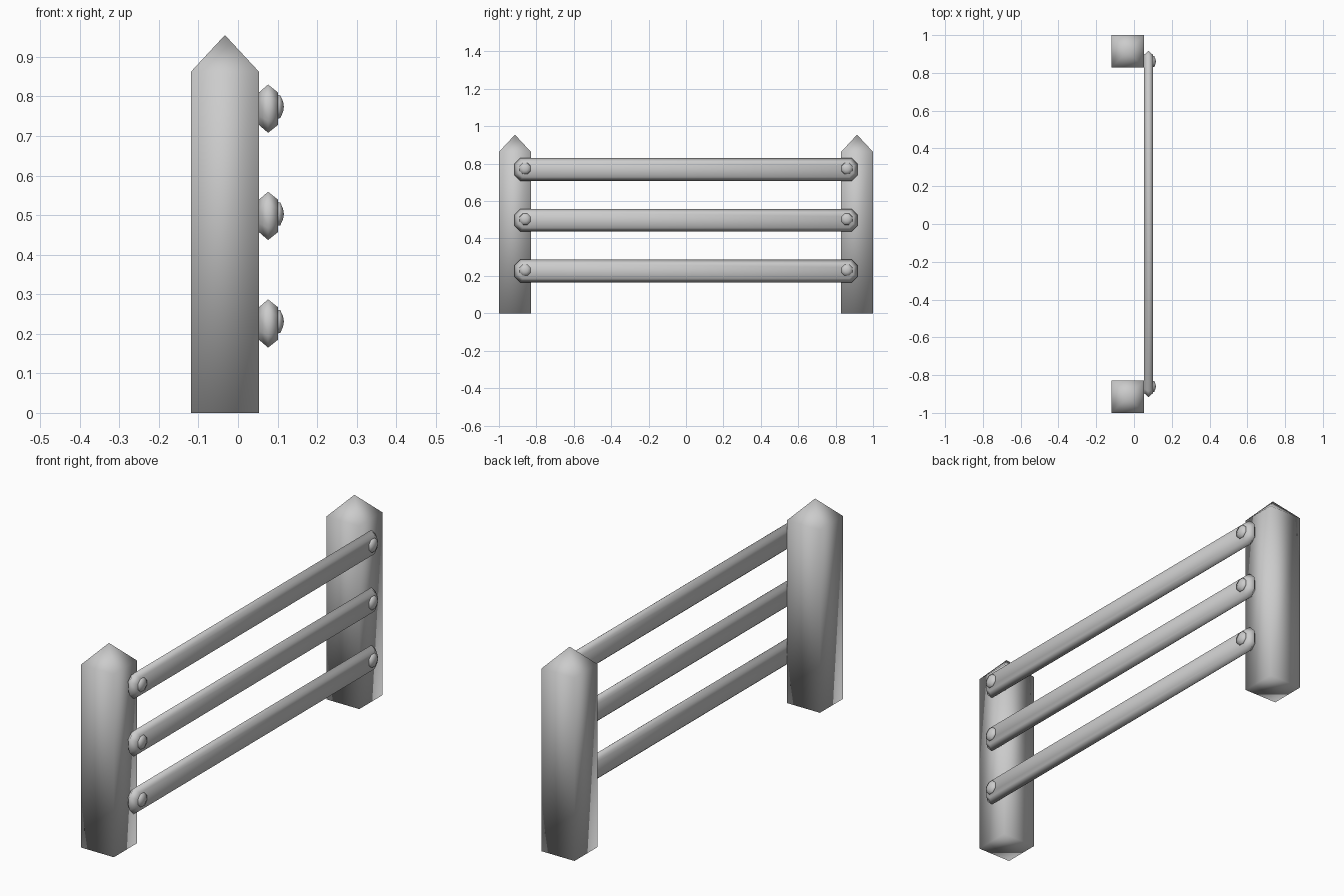
import bpy, math

if "Cube" in bpy.data.objects:
    bpy.data.objects.remove(bpy.data.objects["Cube"])


def loft(name, rings, tip=None):
    """Skin a stack of equal-length rings, capping the start and closing to a tip or cap."""
    n = len(rings[0])
    verts = [v for ring in rings for v in ring]
    faces = [tuple(reversed(range(n)))]
    for r in range(len(rings) - 1):
        for i in range(n):
            j = (i + 1) % n
            faces.append((r * n + i, r * n + j, (r + 1) * n + j, (r + 1) * n + i))
    last = (len(rings) - 1) * n
    if tip:
        verts.append(tip)
        faces += [(last + i, last + (i + 1) % n, len(verts) - 1) for i in range(n)]
    else:
        faces.append(tuple(range(last, last + n)))
    mesh = bpy.data.meshes.new(name)
    mesh.from_pydata(verts, [], faces)
    mesh.shade_smooth()
    obj = bpy.data.objects.new(name, mesh)
    bpy.context.collection.objects.link(obj)
    return obj


def square(cx, cy, h, z):
    return [(cx + sx * h, cy + sy * h, z)
            for sx, sy in ((-1, -1), (1, -1), (1, 1), (-1, 1))]


def plank_ring(x, hy, hz, c, z):
    """Rectangle with clipped corners, in the y-z plane."""
    pts = [(-hy + c, -hz), (hy - c, -hz), (hy, -hz + c), (hy, hz - c),
           (hy - c, hz), (-hy + c, hz), (-hy, hz - c), (-hy, -hz + c)]
    return [(x, y, z + dz) for y, dz in pts]


def circle(x, cy, cz, r, n=8):
    return [(x, cy + r * math.cos(2 * math.pi * (i + 0.5) / n),
             cz + r * math.sin(2 * math.pi * (i + 0.5) / n)) for i in range(n)]


# Two square posts with pyramid tops
PX, PH = -0.033, 0.0855
for side, s in (("front", -1), ("back", 1)):
    cy = s * (1 - PH)
    loft(side + "_post", [square(PX, cy, PH, 0), square(PX, cy, PH, 0.863)],
         (PX, cy, 0.955))

# Three rails with bevelled edges, each with a domed bolt at both ends
for label, z in (("lower", 0.226), ("middle", 0.498), ("upper", 0.769)):
    loft(label + "_rail", [plank_ring(0.053, 0.895, 0.041, 0.022, z),
                           plank_ring(0.076, 0.917, 0.061, 0.031, z),
                           plank_ring(0.101, 0.895, 0.041, 0.022, z)])
    for side, s in (("front", -1), ("back", 1)):
        cy, cz = s * 0.86, z + 0.005
        loft(f"{label}_{side}_bolt", [circle(0.098, cy, cz, 0.033),
                                      circle(0.107, cy, cz, 0.031),
                                      circle(0.114, cy, cz, 0.014)],
             (0.116, cy, cz))
